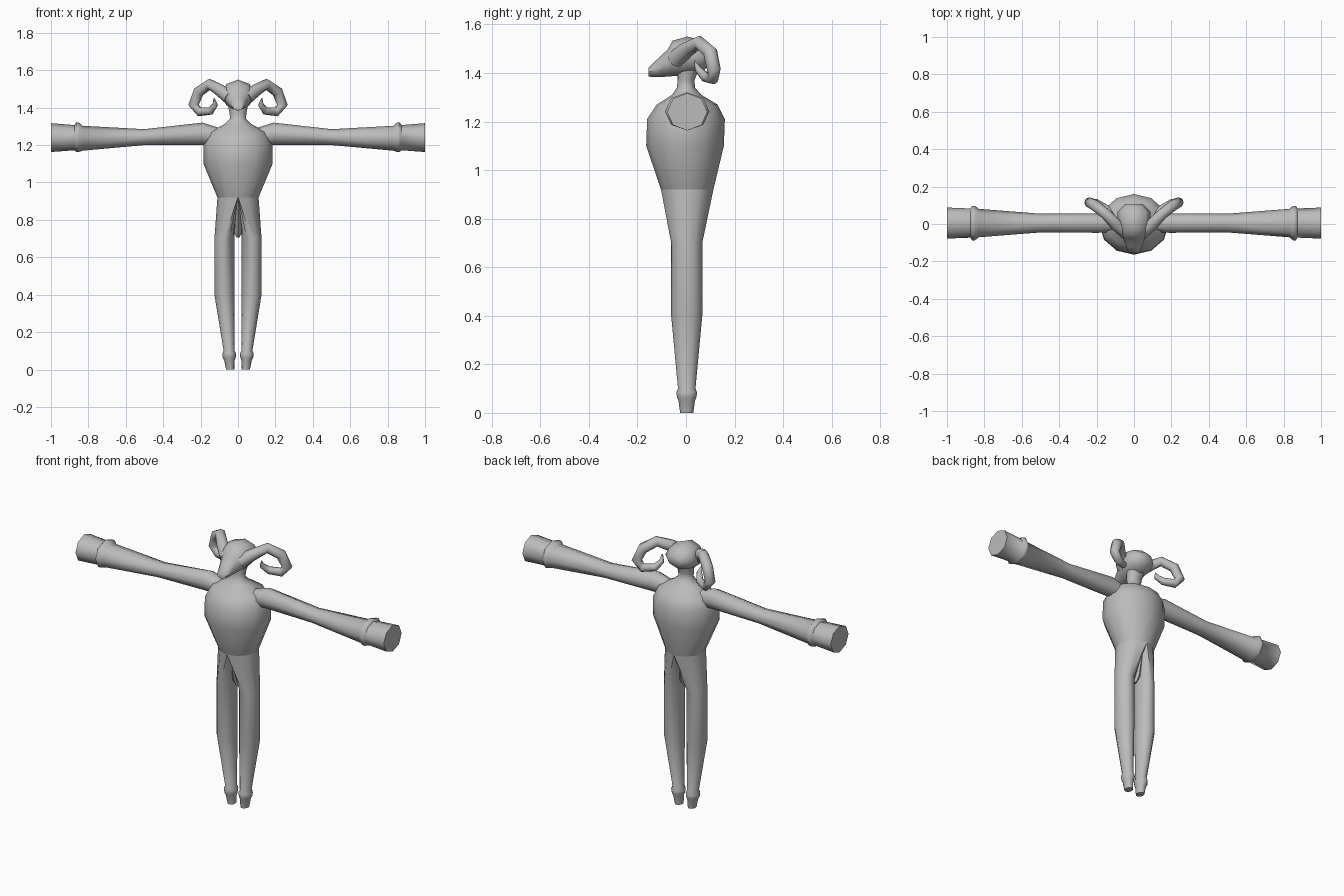
import bpy, bmesh, math
from mathutils import Vector

if "Cube" in bpy.data.objects:
    bpy.data.objects.remove(bpy.data.objects["Cube"])

grey = bpy.data.materials.new("plain_grey")
grey.diffuse_color = (0.5, 0.5, 0.5, 1)
grey.use_nodes = True
grey.node_tree.nodes["Principled BSDF"].inputs["Base Color"].default_value = grey.diffuse_color


def ring(c, u, v, ru, rv, n, clamp=False):
    """Ellipse of n points; clamp flattens its -u half into a straight edge."""
    c, u, v = Vector(c), Vector(u), Vector(v)
    pts = []
    for i in range(n):
        a = 2 * math.pi * i / n
        k = math.cos(a)
        pts.append(c + u * ru * (max(k, 0) if clamp else k) + v * rv * math.sin(a))
    return pts


def loft(name, rings, side=1, angle=55):
    """Skin a list of rings, cap both ends; side=-1 mirrors across x."""
    bm = bmesh.new()
    rows = [[bm.verts.new((p.x * side, p.y, p.z)) for p in r] for r in rings]
    n = len(rows[0])
    for a, b in zip(rows, rows[1:]):
        for i in range(n):
            j = (i + 1) % n
            bm.faces.new((a[i], a[j], b[j], b[i]))
    bm.faces.new(rows[0])
    bm.faces.new(rows[-1])
    bmesh.ops.recalc_face_normals(bm, faces=bm.faces)
    me = bpy.data.meshes.new(name)
    bm.to_mesh(me)
    bm.free()
    me.materials.append(grey)
    ob = bpy.data.objects.new(name, me)
    bpy.context.collection.objects.link(ob)
    bpy.ops.object.select_all(action='DESELECT')
    ob.select_set(True)
    bpy.context.view_layer.objects.active = ob
    bpy.ops.object.shade_smooth_by_angle(angle=math.radians(angle))
    return ob


X, Y, Z = (1, 0, 0), (0, 1, 0), (0, 0, 1)

# torso and neck: z, centre y, half width, half depth
torso = [(0.92, 0.005, 0.11, 0.108), (1.10, -0.004, 0.185, 0.16),
         (1.21, 0, 0.183, 0.16), (1.27, 0.005, 0.155, 0.125),
         (1.31, 0.003, 0.075, 0.06), (1.34, 0, 0.042, 0.037),
         (1.37, 0, 0.045, 0.035), (1.42, 0.01, 0.055, 0.045)]
loft("torso", [ring((0, y, z), X, Y, rx, ry, 12) for z, y, rx, ry in torso])

# head, from snout to nape: y, bottom z, top z, half width
head = [(-0.155, 1.385, 1.42, 0.028), (-0.12, 1.383, 1.455, 0.042),
        (-0.075, 1.385, 1.497, 0.06), (-0.055, 1.387, 1.533, 0.075),
        (0.005, 1.39, 1.55, 0.088), (0.065, 1.405, 1.535, 0.088),
        (0.108, 1.44, 1.50, 0.045)]
loft("head", [ring((0, y, (a + b) / 2), X, Z, w, (b - a) / 2, 8)
              for y, a, b, w in head])

# crotch wedge between the thighs
loft("crotch", [ring((0, 0.003, z), X, Y, rx, ry, 8) for z, rx, ry in
                [(0.92, 0.01, 0.08), (0.74, 0.025, 0.042), (0.705, 0.008, 0.02)]])

# leg: z, inner x, outer x, half depth
leg = [(0.70, 0.02, 0.126, 0.064), (0.40, 0.02, 0.126, 0.064),
       (0.10, 0.018, 0.077, 0.036), (0.085, 0.010, 0.084, 0.043),
       (0.065, 0.012, 0.082, 0.04), (0.05, 0.018, 0.074, 0.034),
       (0.0, 0.02, 0.064, 0.027)]
# arm: x, bottom z, top z, half depth
arm = [(0.08, 1.20, 1.285, 0.045), (0.19, 1.20, 1.32, 0.052),
       (0.50, 1.20, 1.285, 0.05), (0.83, 1.17, 1.303, 0.076),
       (0.85, 1.163, 1.32, 0.092), (0.865, 1.163, 1.32, 0.092),
       (0.875, 1.172, 1.307, 0.078), (1.0, 1.163, 1.317, 0.083)]
# horn path: centre, radius
horn = [((0.045, -0.04, 1.455), 0.04), ((0.10, 0.0, 1.495), 0.033),
        ((0.152, 0.055, 1.525), 0.029), ((0.21, 0.10, 1.485), 0.03),
        ((0.238, 0.115, 1.415), 0.028), ((0.205, 0.11, 1.377), 0.025),
        ((0.145, 0.08, 1.383), 0.021), ((0.122, 0.05, 1.415), 0.015),
        ((0.128, 0.035, 1.45), 0.003)]

for label, s in (("right", 1), ("left", -1)):
    hip = [ring((0, 0.005, 0.92), X, Y, 0.11, 0.108, 12, clamp=True)]
    loft(label + "_leg", hip + [ring(((a + b) / 2, 0.003, z), X, Y, (b - a) / 2, d, 12)
                                for z, a, b, d in leg], s)
    loft(label + "_arm", [ring((x, 0.005, (a + b) / 2), Y, Z, d, (b - a) / 2, 8)
                          for x, a, b, d in arm], s)
    # horn sections follow the bend of the path
    pts = [Vector(p) for p, r in horn]
    rings = []
    u = None
    for i, (p, r) in enumerate(horn):
        t = (pts[min(i + 1, len(pts) - 1)] - pts[max(i - 1, 0)]).normalized()
        u = Vector((-0.4, 1, 0)) if u is None else u
        u = (u - t * u.dot(t)).normalized()
        rings.append(ring(p, u, t.cross(u), r, r, 8))
    loft(label + "_horn", rings, s, 65)
